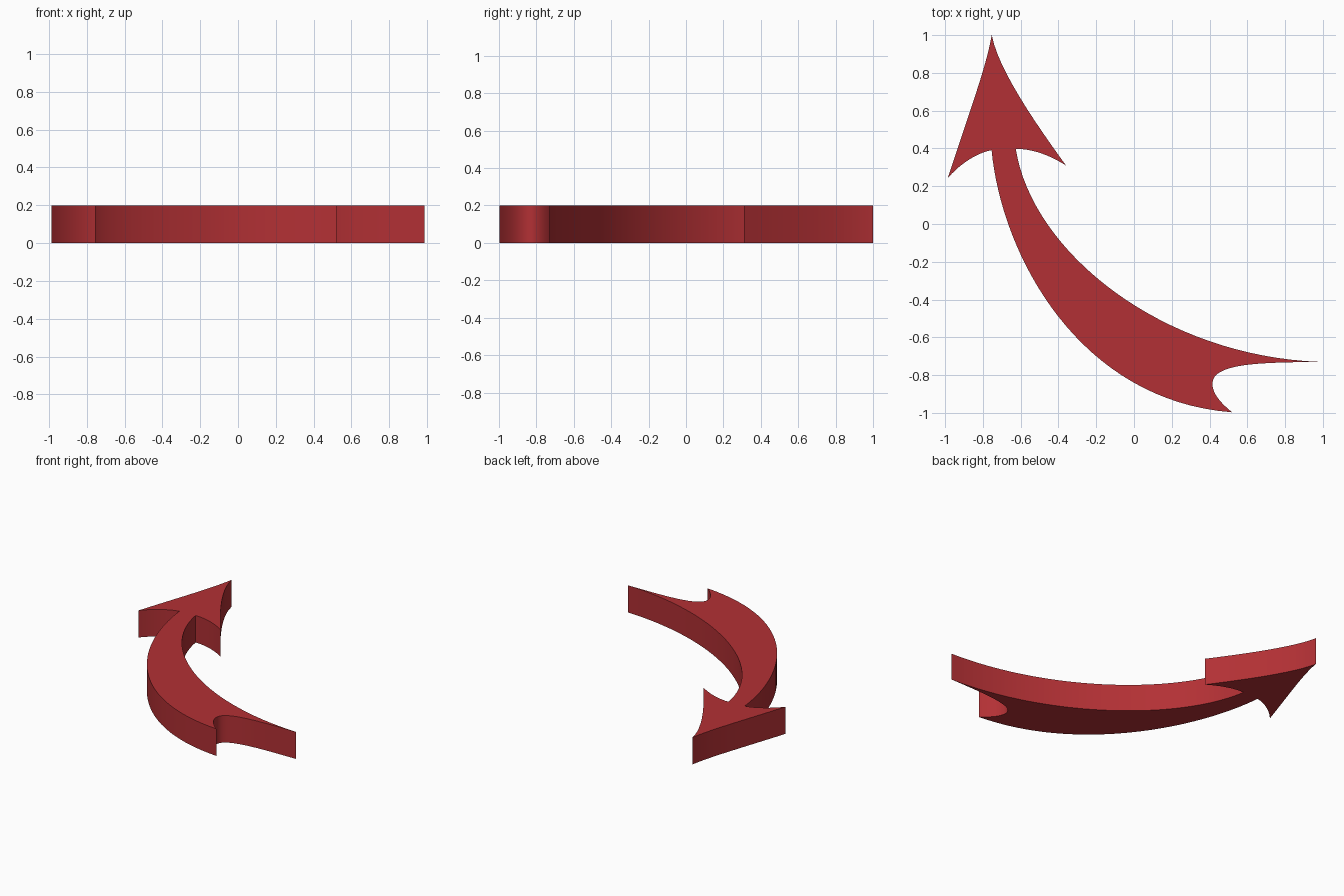
import bpy, bmesh
from mathutils import Vector

if "Cube" in bpy.data.objects:
    bpy.data.objects.remove(bpy.data.objects["Cube"])

HEIGHT = 0.2


def bezier(p0, p1, p2, p3, n):
    """Points along a cubic curve, leaving out the last one."""
    a, b, c, d = (Vector(p) for p in (p0, p1, p2, p3))
    pts = []
    for i in range(n):
        t = i / n
        s = 1 - t
        pts.append(a * s**3 + b * 3 * s * s * t + c * 3 * s * t * t + d * t**3)
    return pts


# Corners of the arrow outline, seen from above
tip, barb_l, barb_r = (-0.753, 1.0), (-0.986, 0.243), (-0.36, 0.31)
neck_l, neck_r = (-0.754, 0.391), (-0.626, 0.398)
tail_low, tail_mid, tail_far = (0.52, -0.997), (0.415, -0.845), (0.986, -0.73)

# Curved segments: start, two handles, end, number of steps
segments = [
    (tip, (-0.785, 0.82), (-0.87, 0.60), barb_l, 10),              # head, left edge
    (barb_l, (-0.92, 0.32), (-0.83, 0.377), neck_l, 10),           # left barb
    (neck_l, (-0.70, -0.17), (-0.29, -0.935), tail_low, 32),       # outer shaft
    (tail_low, (0.455, -0.945), (0.415, -0.895), tail_mid, 10),    # tail notch
    (tail_mid, (0.415, -0.735), (0.68, -0.733), tail_far, 16),
    (tail_far, (0.15, -0.70), (-0.54, -0.15), neck_r, 32),         # inner shaft
    (neck_r, (-0.53, 0.398), (-0.44, 0.36), barb_r, 10),           # right barb
    (barb_r, (-0.52, 0.53), (-0.72, 0.82), tip, 12),               # head, right edge
]
outline = [p for seg in segments for p in bezier(*seg)]

# Extrude the outline into a solid plate
bm = bmesh.new()
base = bm.faces.new([bm.verts.new((p.x, p.y, 0)) for p in outline])
top = bmesh.ops.extrude_face_region(bm, geom=[base], use_keep_orig=True)
bmesh.ops.translate(bm, vec=(0, 0, HEIGHT),
                    verts=[v for v in top["geom"] if isinstance(v, bmesh.types.BMVert)])
bmesh.ops.recalc_face_normals(bm, faces=bm.faces[:])
caps = [f for f in bm.faces if len(f.verts) > 4]
bmesh.ops.triangulate(bm, faces=caps, ngon_method='EAR_CLIP')
mesh = bpy.data.meshes.new("curved_arrow")
bm.to_mesh(mesh)
bm.free()

arrow = bpy.data.objects.new("curved_arrow", mesh)
bpy.context.collection.objects.link(arrow)
red = bpy.data.materials.new("red")
red.diffuse_color = (0.45, 0.03, 0.035, 1)
red.use_nodes = True
red.node_tree.nodes["Principled BSDF"].inputs["Base Color"].default_value = red.diffuse_color
mesh.materials.append(red)

# Smooth walls, sharp corners
bpy.context.view_layer.objects.active = arrow
arrow.select_set(True)
bpy.ops.object.shade_smooth_by_angle(angle=0.5)
